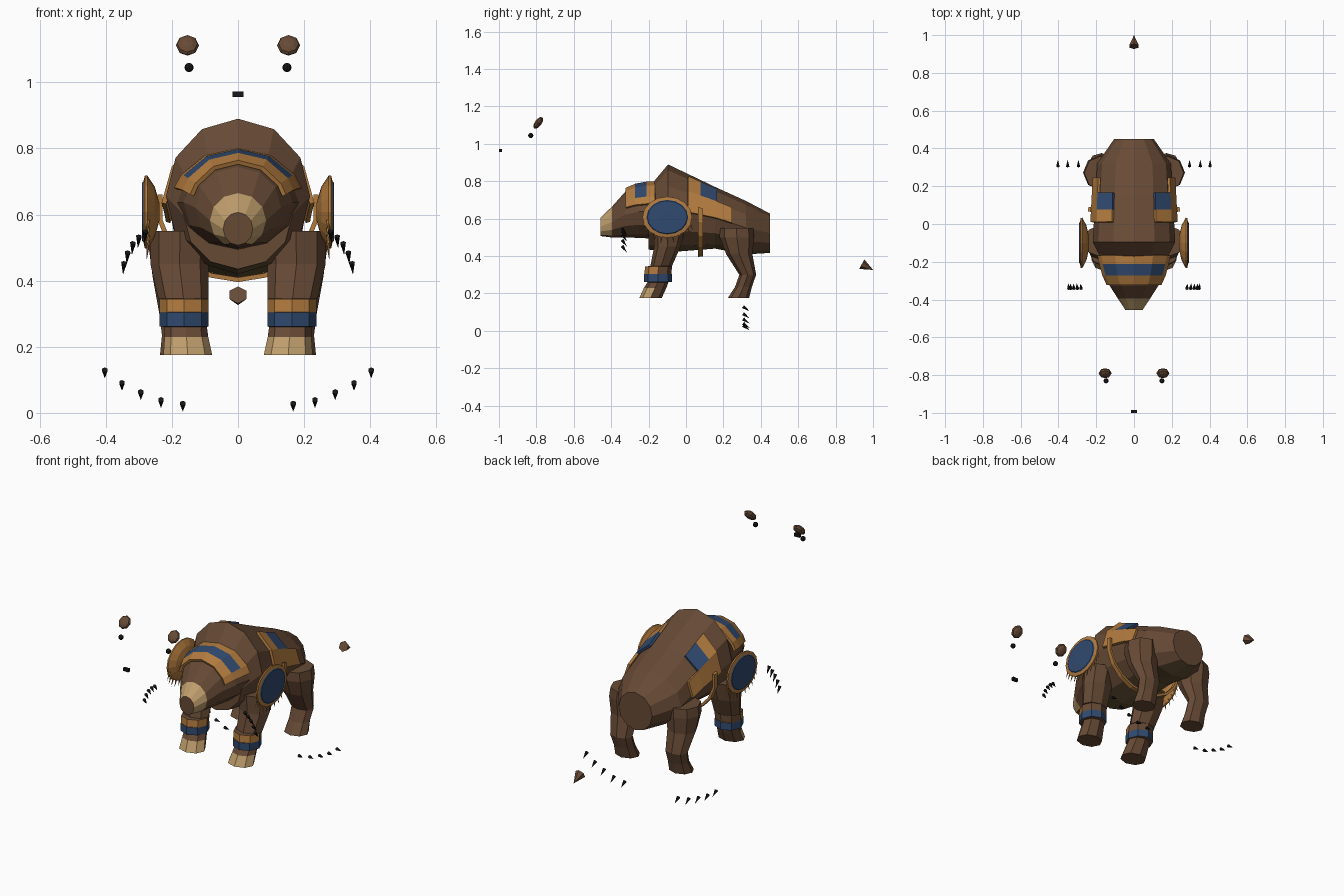
import bpy, bmesh
from math import sin, cos, radians, pi
from mathutils import Vector, Matrix

if "Cube" in bpy.data.objects:
    bpy.data.objects.remove(bpy.data.objects["Cube"])


def mat(name, rgb):
    m = bpy.data.materials.new(name)
    m.diffuse_color = (*rgb, 1)
    m.use_nodes = True
    m.node_tree.nodes["Principled BSDF"].inputs["Base Color"].default_value = m.diffuse_color
    return m


BROWN, OLIVE, TAN, GOLD, BLUE, BLACK = range(6)
MATS = [mat("brown_fur", (.135, .068, .036)), mat("belly_fur", (.12, .08, .032)),
        mat("tan_fur", (.52, .34, .15)), mat("gold", (.45, .20, .05)),
        mat("blue", (.03, .068, .16)), mat("black", (.008, .008, .009))]


def finish(name, bm, colour=None, single=BROWN):
    bmesh.ops.recalc_face_normals(bm, faces=bm.faces[:])
    me = bpy.data.meshes.new(name)
    bm.normal_update()
    for f in bm.faces:
        f.material_index = colour(f.calc_center_median(), f.normal) if colour else f.material_index or single
    bm.to_mesh(me)
    bm.free()
    for m in MATS:
        me.materials.append(m)
    ob = bpy.data.objects.new(name, me)
    bpy.context.collection.objects.link(ob)
    return ob


def loft(name, loops, colour):
    bm = bmesh.new()
    rows = [[bm.verts.new(p) for p in lp] for lp in loops]
    n = len(rows[0])
    for a, b in zip(rows, rows[1:]):
        for i in range(n):
            bm.faces.new((a[i], a[(i + 1) % n], b[(i + 1) % n], b[i]))
    bm.faces.new(rows[0])
    bm.faces.new(rows[-1])
    return finish(name, bm, colour)


def surf(rings, y, deg, off=0, s=1):
    # point on a 12-sided tube of (y, centre z, half width, half height) rings
    for a, b in zip(rings, rings[1:]):
        if y <= b[0] + 1e-6:
            break
    t = (y - a[0]) / (b[0] - a[0])
    zc, rx, rz = (a[k] + t * (b[k] - a[k]) for k in (1, 2, 3))
    r = radians(deg)
    return Vector((s * (rx + off) * sin(r), y, zc + (rz + off) * cos(r)))


def tube(name, rings, colour):
    loft(name, [[surf(rings, r[0], 30 * i) for i in range(12)] for r in rings], colour)


def panel(name, rings, ys, degs, off, s=1, blue=(), skip=()):
    # thin armour plate hugging a tube
    bm = bmesh.new()
    g = [[bm.verts.new(surf(rings, y, d, off, s)) for d in degs] for y in ys]
    for i in range(len(ys) - 1):
        for j in range(len(degs) - 1):
            if (i, j) not in skip:
                f = bm.faces.new((g[i][j], g[i][j + 1], g[i + 1][j + 1], g[i + 1][j]))
                f.material_index = BLUE if (i, j) in blue else GOLD
    bmesh.ops.delete(bm, geom=[v for v in bm.verts if not v.link_faces], context='VERTS')
    ob = finish(name, bm)
    m = ob.modifiers.new("thickness", 'SOLIDIFY')
    m.thickness, m.offset = .014, 0


def cone(name, base, tip, r, seg, single):
    base, tip = Vector(base), Vector(tip)
    d = tip - base
    bm = bmesh.new()
    bmesh.ops.create_cone(bm, cap_ends=True, segments=seg, radius1=r, radius2=0, depth=d.length,
                          matrix=Matrix.Translation((base + tip) / 2) @ d.to_track_quat('Z', 'Y').to_matrix().to_4x4())
    finish(name, bm, single=single)


def ball(name, loc, scale, tilt, single):
    bm = bmesh.new()
    bmesh.ops.create_uvsphere(bm, u_segments=8, v_segments=6, radius=1,
                              matrix=Matrix.Translation(loc) @ Matrix.Rotation(tilt, 4, 'X') @ Matrix.Diagonal((*scale, 1)))
    finish(name, bm, single=single)


# torso and head
BODY = [(-.2, .60, .165, .165), (-.096, .655, .218, .235), (.155, .605, .205, .165),
        (.32, .552, .195, .143), (.45, .522, .105, .105)]
HEAD = [(-.456, .557, .045, .05), (-.395, .582, .085, .083), (-.325, .622, .13, .122),
        (-.25, .637, .165, .14), (-.15, .637, .185, .145)]
tube("torso", BODY, lambda c, n: OLIVE if n.z < -.75 else BROWN)
tube("head", HEAD, lambda c, n: TAN if -.455 < c.y < -.39 and n.z > -.75 else BROWN)

# brow band, side plates and girth strap
panel("brow_band", HEAD, [-.32, -.27, -.21, -.165], [-75, -60, -30, 0, 30, 60, 75], .012,
      blue={(1, 1), (1, 2), (1, 3), (1, 4)})
for s in (-1, 1):
    panel("side_plate", BODY, [.01, .075, .165, .245], [30, 60, 90], .012, s,
          blue={(1, 0)}, skip={(2, 0)})
panel("girth_strap", BODY, [.065, .09], range(80, 281, 20), .03)


def leg(name, rings, s, colour):
    loft(name, [[Vector((s * (x + rx * cos(pi * i / 4)), y + ry * sin(pi * i / 4), z))
                 for i in range(8)] for z, x, y, rx, ry in rings], colour)


def front_colour(c, n):
    if .265 < c.z < .30:
        return BLUE
    if n.y < -.2 and .305 < c.z < .345:
        return GOLD
    return TAN if n.y < -.2 and c.z < .23 else BROWN


FRONT = [(.55, .175, -.09, .09, .085), (.45, .177, -.10, .088, .07), (.346, .165, -.133, .076, .058),
         (.345, .163, -.147, .074, .072), (.305, .163, -.15, .074, .072), (.304, .163, -.15, .074, .075),
         (.262, .163, -.15, .074, .075), (.26, .158, -.15, .064, .056),
         (.23, .156, -.165, .066, .06), (.175, .152, -.19, .074, .06)]
REAR = [(.55, .175, .27, .088, .09), (.50, .178, .272, .092, .092), (.41, .176, .285, .082, .07),
        (.30, .172, .33, .066, .045), (.235, .168, .307, .062, .045), (.175, .168, .28, .068, .057)]

for s in (-1, 1):
    leg("front_leg", FRONT, s, front_colour)
    leg("rear_leg", REAR, s, lambda c, n: BROWN)

    # round shoulder shield: gold inner dome, blue outer disc
    prof = [(.238, .25), (.252, .7), (.274, 1), (.282, 1), (.286, .84), (.29, .8), (.291, .3)]
    loft("shoulder_shield", [[Vector((s * x, -.10 + .133 * r * cos(pi * i / 8), .608 + .11 * r * sin(pi * i / 8)))
                              for i in range(16)] for x, r in prof],
         lambda c, n: BLUE if abs(c.x) > .285 else GOLD)
    # fringe of fine spikes under the shield
    for k in range(11):
        a = radians(195 + 15 * k)
        b = (s * .272, -.10 + .122 * cos(a), .608 + .10 * sin(a))
        cone("shield_fringe", b, (s * .276, b[1] + .02 * cos(a), b[2] - .045), .006, 5, GOLD)

    # detached claws
    for x, z in ((.28, .535), (.30, .52), (.318, .50), (.334, .472), (.345, .44)):
        cone("front_claw", (s * x, -.342, z + .014), (s * (x + .003), -.315, z - .022), .0095, 6, BLACK)
    for x, z in ((.403, .121), (.351, .083), (.294, .055), (.233, .031), (.167, .02)):
        cone("rear_claw", (s * x, .305, z + .009), (s * x, .34, z - .016), .0095, 6, BLACK)

    # detached ears and eyes
    ball("ear", (s * .153, -.79, 1.112), (.035, .037, .018), radians(53), BROWN)
    ball("eye", (s * .148, -.83, 1.045), (.014, .014, .014), 0, BLACK)

# detached nose and tail
bm = bmesh.new()
bmesh.ops.create_cube(bm, size=1, matrix=Matrix.Translation((0, -.992, .964)) @ Matrix.Diagonal((.034, .016, .017, 1)))
finish("nose", bm, single=BLACK)
cone("tail", (0, .94, .357), (0, 1.0, .326), .029, 6, BROWN)
